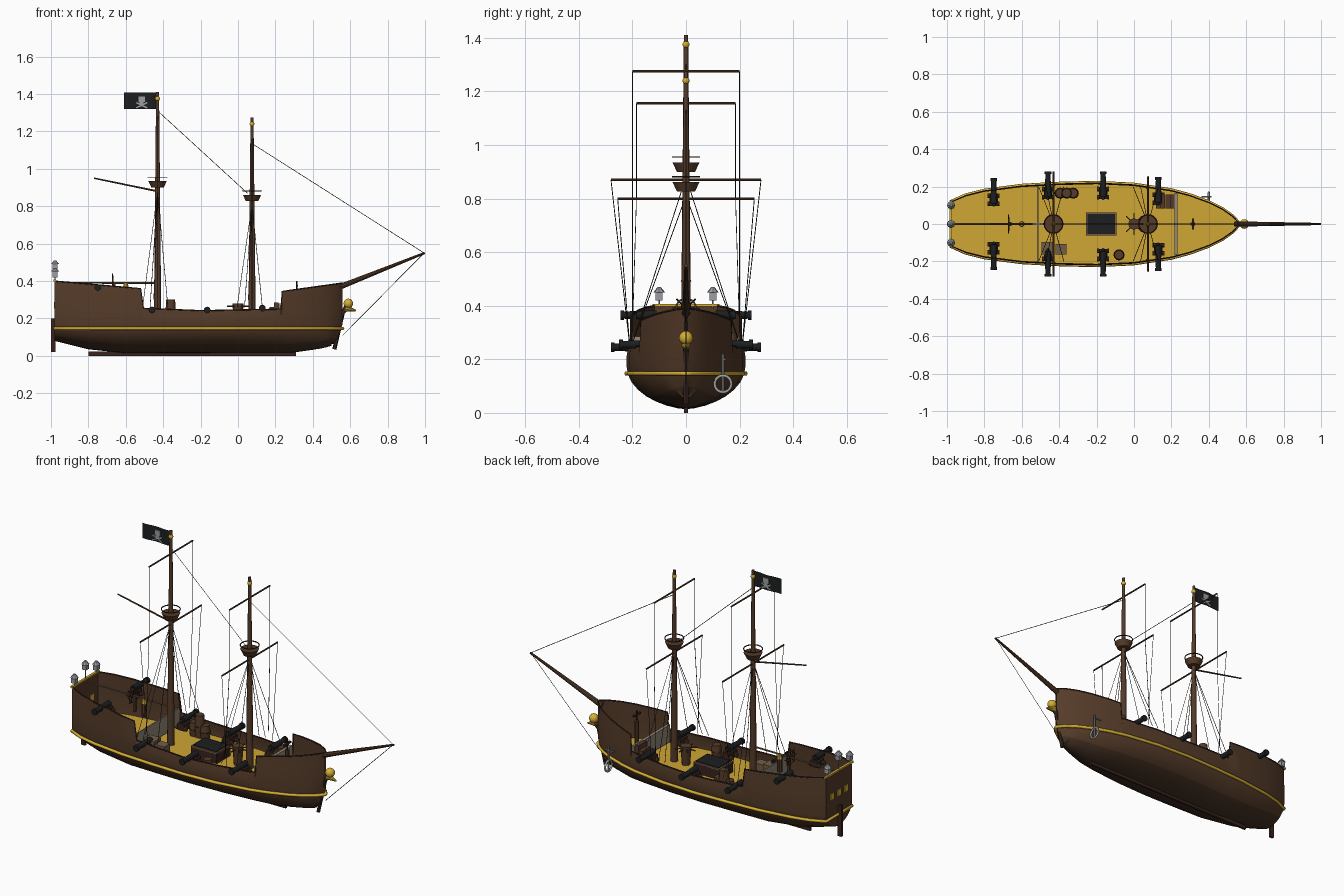
import bpy, bmesh, math
from mathutils import Vector, Matrix

cube = bpy.data.objects.get("Cube")
if cube:
    bpy.data.objects.remove(cube, do_unlink=True)


def material(name, r, g, b):
    m = bpy.data.materials.new(name)
    m.use_nodes = True
    m.diffuse_color = (r, g, b, 1)
    m.node_tree.nodes["Principled BSDF"].inputs["Base Color"].default_value = (r, g, b, 1)
    return m


BROWN = material("hull brown", .09, .044, .022)
BOTTOM_BROWN = material("lower hull brown", .058, .03, .017)
DARK = material("dark wood", .04, .018, .013)
DECK = material("deck yellow", .62, .385, .035)
GOLD = material("gold", .68, .43, .035)
BLACK = material("iron black", .012, .013, .014)
GREY = material("steel grey", .33, .34, .36)
TAN = material("weathered wood", .17, .11, .06)
PALE = material("pale railing wood", .3, .25, .19)
ROPE = material("rope", .03, .022, .018)


def finish(name, bm, *mats):
    mesh = bpy.data.meshes.new(name)
    bm.to_mesh(mesh)
    bm.free()
    for m in mats:
        mesh.materials.append(m)
    mesh.shade_smooth()
    mesh.set_sharp_from_angle(angle=math.radians(35))
    ob = bpy.data.objects.new(name, mesh)
    bpy.context.collection.objects.link(ob)


def rod(name, a, b, r0, r1, mat, sides=10):
    a, b = Vector(a), Vector(b)
    d = b - a
    bm = bmesh.new()
    m = Matrix.Translation((a + b) / 2) @ d.to_track_quat('Z', 'Y').to_matrix().to_4x4()
    bmesh.ops.create_cone(bm, cap_ends=True, segments=sides, radius1=r0, radius2=r1, depth=d.length, matrix=m)
    finish(name, bm, mat)


def rope(name, a, b):
    rod(name, a, b, .0016, .0016, ROPE, 4)


def box(name, c, size, mat, tilt=0):
    bm = bmesh.new()
    m = Matrix.Translation(c) @ Matrix.Rotation(tilt, 4, 'Y') @ Matrix.Diagonal((*size, 1))
    bmesh.ops.create_cube(bm, size=1, matrix=m)
    finish(name, bm, mat)


def ball(name, c, size, mat):
    bm = bmesh.new()
    m = Matrix.Translation(c) @ Matrix.Diagonal((*size, 1))
    bmesh.ops.create_uvsphere(bm, u_segments=14, v_segments=9, radius=1, matrix=m)
    finish(name, bm, mat)


def tube(name, pts, r, mat, closed=False):
    cu = bpy.data.curves.new(name, 'CURVE')
    cu.dimensions = '3D'
    cu.bevel_depth, cu.bevel_resolution = r, 1
    sp = cu.splines.new('POLY')
    sp.points.add(len(pts) - 1)
    for p, q in zip(sp.points, pts):
        p.co = (*q, 1)
    sp.use_cyclic_u = closed
    cu.materials.append(mat)
    ob = bpy.data.objects.new(name, cu)
    bpy.context.collection.objects.link(ob)


def ring(name, c, rad, r, mat, axis='Z', n=20):
    pts = []
    for k in range(n):
        p, q = rad * math.cos(math.tau * k / n), rad * math.sin(math.tau * k / n)
        off = (p, q, 0) if axis == 'Z' else (0, p, q)
        pts.append(Vector(c) + Vector(off))
    tube(name, pts, r, mat, True)


def lerp(table, x):
    for (x0, v0), (x1, v1) in zip(table, table[1:]):
        if x <= x1:
            return v0 + (v1 - v0) * max(0, (x - x0) / (x1 - x0))
    return table[-1][1]


# Hull lines: half breadth, bottom and rail height along the length
BEAM = [(-.98, .12), (-.9, .155), (-.8, .18), (-.6, .206), (-.4, .217), (-.2, .222), (0, .212),
        (.2, .182), (.3, .155), (.4, .118), (.47, .083), (.53, .04), (.56, .005)]
BOTTOM = [(-.98, .08), (-.8, .035), (-.6, .014), (.3, .018), (.45, .04), (.56, .07)]
RAIL = [(-.98, .4), (-.52, .36), (-.505, .255), (-.2, .242), (.23, .25), (.236, .345), (.56, .39)]
WIDE = .175
FLOOR = .172
stations = sorted({x for t in (BEAM, RAIL) for x, v in t} | {-.7, -.3, -.1, .1, .35, .44, .5, .55})


def section(x):
    b, zb, zt = lerp(BEAM, x), lerp(BOTTOM, x), lerp(RAIL, x)
    pts = []
    for i in range(9):
        a = math.pi / 2 * i / 8
        z = WIDE - (WIDE - zb) * math.cos(a)
        rake = .03 * math.cos(a) if x > .5 else 0
        pts.append((x - rake, b * math.sin(a) ** 1.15, z))
    return pts + [(x, b, (WIDE + zt) / 2), (x, b * .975, zt)]


bm = bmesh.new()
rows = []
for x in stations:
    half = section(x)
    full = [(px, -y, z) for px, y, z in reversed(half[1:])] + half
    rows.append([bm.verts.new(p) for p in full])
keel = len(rows[0]) // 2
for r0, r1 in zip(rows, rows[1:]):
    for j in range(len(r0) - 1):
        f = bm.faces.new((r0[j], r0[j + 1], r1[j + 1], r1[j]))
        f.material_index = int(keel - 4 <= j < keel + 4)
bm.faces.new(rows[0])
bmesh.ops.recalc_face_normals(bm, faces=bm.faces)
finish("hull", bm, BROWN, BOTTOM_BROWN)


def outline(z, grow):
    side = [(x, lerp(BEAM, x) + grow, z) for x in stations]
    return side + [(x, -y, z) for x, y, z in reversed(side)]


# Deck, gold stripe, rail caps
bm = bmesh.new()
bm.faces.new([bm.verts.new(p) for p in outline(FLOOR, -.004)])
bmesh.ops.recalc_face_normals(bm, faces=bm.faces)
finish("deck", bm, DECK)
tube("gold_stripe", outline(.147, 0), .009, GOLD, True)
for s in (-1, 1):
    tube("rail_cap", [(x, s * lerp(BEAM, x) * .975, lerp(RAIL, x)) for x in stations], .0035, DARK)
box("taffrail", (-.98, 0, .402), (.014, .25, .01), GOLD)
for y in (-.065, 0, .065):
    box("stern_window", (-.982, y, .27), (.006, .034, .036), GOLD)
box("quarterdeck_railing", (-.515, 0, .235), (.008, .4, .1), PALE)
box("foredeck_railing", (.225, 0, .23), (.016, .33, .1), PALE)

# Keel, rudder, stem
box("keel", (-.245, 0, .011), (1.11, .014, .022), DARK)
box("rudder", (-.988, 0, .11), (.024, .014, .18), DARK)
rod("stem", (.515, 0, .035), (.565, 0, .25), .011, .011, DARK, 6)
rod("figurehead_body", (.555, 0, .225), (.585, 0, .265), .01, .016, BROWN)
ball("figurehead_head", (.59, 0, .28), (.026, .026, .026), GOLD)
rod("figurehead_point", (.575, 0, .255), (.63, 0, .242), .018, .004, GOLD)

# Spars
rod("bowsprit", (.54, 0, .367), (.998, 0, .55), .015, .006, BROWN)
rod("gaff", (-.43, 0, .88), (-.77, 0, .95), .005, .004, BROWN, 8)
rod("boom", (-.43, 0, .39), (-.975, 0, .39), .005, .004, TAN, 8)


def mast(x, top, nest, upper, lower, nest_reach):
    rod("mast", (x, 0, FLOOR), (x, 0, top), .02, .008, BROWN, 12)
    ball("mast_ball", (x, 0, top - .035), (.013, .013, .014), GOLD)
    rod("crows_nest", (x, 0, nest), (x, 0, nest + .034), .034, .05, BROWN, 14)
    ring("nest_rail", (x, 0, nest + .055), .05, .003, DARK)
    for half, z in (upper, lower):
        rod("yard", (x, -half, z), (x, half, z), .0045, .0045, BROWN, 8)
    for s in (-1, 1):
        rope("lift", (x, s * upper[0], upper[1]), (x, s * upper[0], lower[1]))
        rope("sheet", (x, s * upper[0], lower[1]), (x - .02, s * .2, .3))
        rope("brace", (x, s * lower[0], lower[1]), (x, s * .21, .25))
        for dx in (-.08, -.04, .055):
            rope("shroud", (x, 0, nest_reach), (x + dx, s * .2, .26))


mast(-.43, 1.41, .9, (.2, 1.275), (.28, .87), .88)
mast(.075, 1.275, .827, (.185, 1.155), (.255, .8), .81)
rope("main_stay", (-.43, 0, 1.31), (.05, 0, .87))
rope("fore_stay", (.075, 0, 1.135), (.995, 0, .55))
rope("bob_stay", (.995, 0, .55), (.56, 0, .11))

# Flag with a plain skull and crossed bars
bm = bmesh.new()
m = Matrix.Translation((-.52, 0, 1.363)) @ Matrix.Rotation(math.pi / 2, 4, 'X') @ Matrix.Diagonal((.18, .088, 1, 1))
bmesh.ops.create_grid(bm, x_segments=12, y_segments=2, size=.5, matrix=m)
for v in bm.verts:
    v.co.y += .003 * math.sin((v.co.x + .43) * 50)
finish("flag", bm, BLACK)
box("flag_skull", (-.515, 0, 1.373), (.036, .009, .03), GREY)
box("flag_jaw", (-.515, 0, 1.352), (.022, .009, .016), GREY)
for s in (-1, 1):
    box("flag_bone", (-.515, 0, 1.34), (.066, .009, .008), GREY, s * .45)


# Cannons on both sides
def cannon(x, s, z, tip, base):
    rod("cannon_barrel", (x, s * (tip - .135), z), (x, s * tip, z), .018, .013, BLACK, 12)
    rod("cannon_muzzle", (x, s * (tip - .014), z), (x, s * tip, z), .018, .018, BLACK, 12)
    ball("cannon_knob", (x, s * (tip - .142), z), (.009, .009, .009), BLACK)
    box("cannon_bed", (x, s * (tip - .115), (z + base) / 2 - .006), (.044, .065, z - base - .016), DARK)
    for dx in (-.027, .027):
        for dy in (.093, .137):
            y = s * (tip - dy)
            rod("cannon_wheel", (x + dx - .005, y, base + .013), (x + dx + .005, y, base + .013), .013, .013, BROWN, 10)


for s in (-1, 1):
    for x, z, tip, base in ((-.46, .245, .28, .19), (-.165, .245, .28, .19), (.13, .255, .25, .2), (-.75, .365, .245, .315)):
        cannon(x, s, z, tip, base)


# Deck fittings
def barrel(x, y, z1, r):
    h = (FLOOR + z1) / 2
    rod("barrel_lower", (x, y, FLOOR), (x, y, h), r * .85, r, BROWN, 12)
    rod("barrel_upper", (x, y, h), (x, y, z1), r, r * .85, BROWN, 12)
    ring("barrel_hoop", (x, y, h), r, .002, DARK, n=12)


for x, y, top in ((-.395, .165, .25), (-.36, .165, .3), (-.325, .165, .25), (-.08, -.165, .245)):
    barrel(x, y, top, .028)
box("hatch_coaming", (-.175, 0, .2), (.165, .125, .056), DARK)
box("hatch_rim", (-.175, 0, .23), (.165, .125, .008), TAN)
box("hatch_grate", (-.175, 0, .235), (.147, .107, .006), BLACK)
box("crate_large", (-.46, -.13, .21), (.07, .065, .076), TAN)
box("crate_small", (-.39, -.135, .204), (.06, .055, .064), TAN)
for k in range(4):
    box("step", (.13 + k * .025, .12, .19 + k * .013), (.024, .075, .036 + k * .026), BROWN)
rod("capstan", (0, 0, FLOOR), (0, 0, .28), .022, .03, BROWN, 12)
for k in range(4):
    d = Vector((math.cos(k * math.pi / 4), math.sin(k * math.pi / 4), 0)) * .06
    rod("capstan_bar", Vector((0, 0, .265)) - d, Vector((0, 0, .265)) + d, .004, .004, BROWN, 6)
ring("steering_wheel", (-.67, 0, .39), .037, .004, BROWN, 'X')
for k in range(4):
    d = Vector((0, math.cos(k * math.pi / 4), math.sin(k * math.pi / 4))) * .05
    rod("wheel_spoke", Vector((-.67, 0, .39)) - d, Vector((-.67, 0, .39)) + d, .003, .003, DARK, 6)
box("wheel_stand", (-.66, 0, .345), (.012, .02, .09), BROWN)
rod("binnacle", (-.6, 0, .29), (-.6, 0, .365), .015, .015, BROWN, 10)
rod("binnacle_top", (-.6, 0, .365), (-.6, 0, .39), .016, .011, GOLD, 10)
rod("bell_post", (.315, 0, FLOOR), (.315, 0, .34), .013, .013, BROWN, 10)
rod("bell_pin", (.315, 0, .34), (.315, 0, .4), .004, .004, BLACK, 8)
box("bell_beam", (.315, 0, .375), (.012, .06, .01), DARK)

# Stern lanterns
for y, z in ((-.1, .42), (0, .46), (.1, .42)):
    rod("lantern_post", (-.978, y, .39), (-.978, y, z), .003, .003, GREY, 6)
    box("lantern", (-.978, y, z + .015), (.026, .026, .03), GREY)
    rod("lantern_cap", (-.978, y, z + .03), (-.978, y, z + .05), .022, .006, GREY, 8)

# Anchor on the left bow
rod("anchor_shank", (.4, .138, .08), (.4, .138, .22), .005, .005, GREY, 8)
ring("anchor_ring", (.4, .138, .108), .031, .006, GREY, 'X')
rod("anchor_stock", (.36, .145, .2), (.415, .145, .2), .004, .004, GREY, 8)
